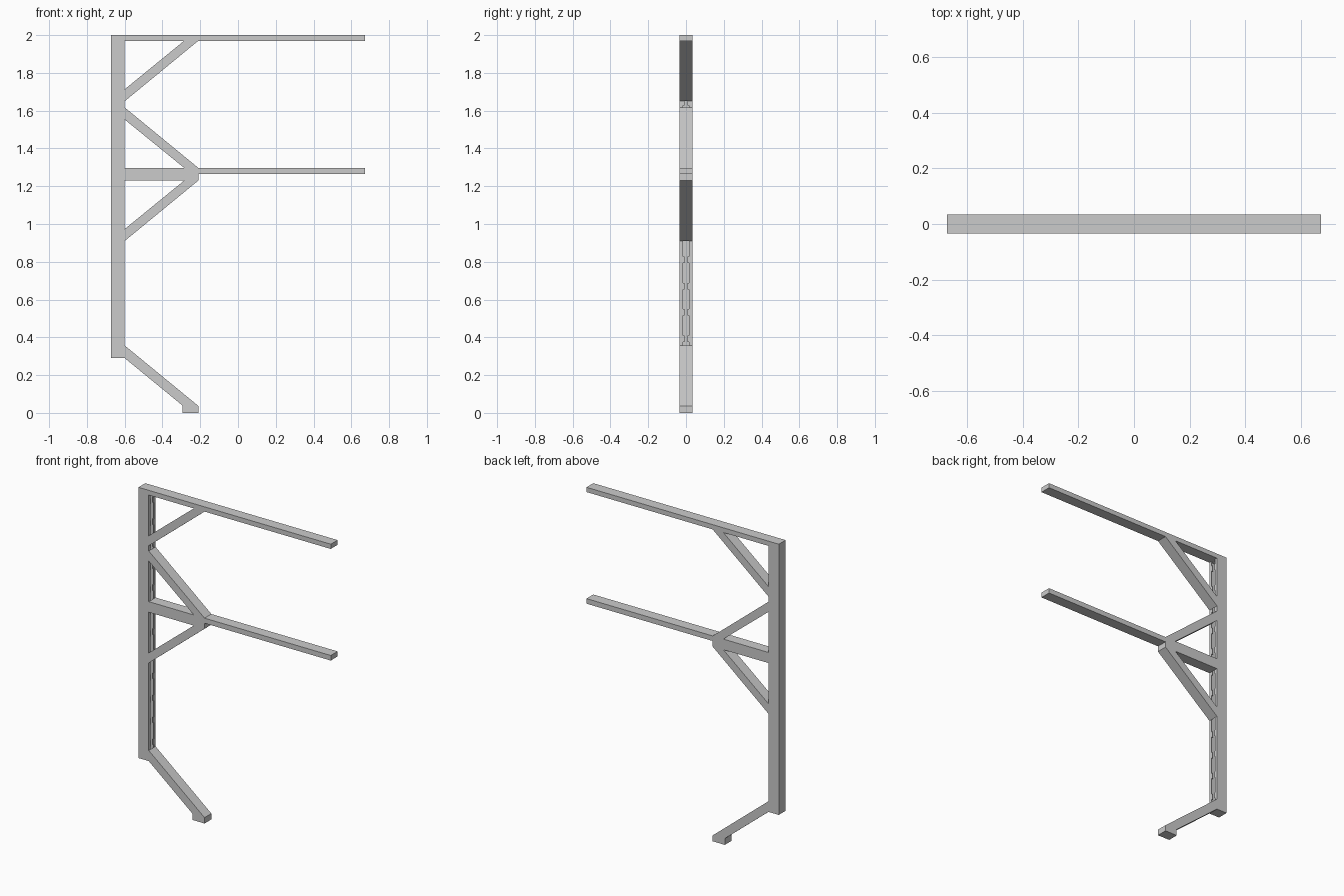
import bpy, bmesh

if "Cube" in bpy.data.objects:
    bpy.data.objects.remove(bpy.data.objects["Cube"])

W = 0.034  # half thickness in y


def prism(name, pts, half=W):
    """Extrude an x-z outline symmetrically along y."""
    bm = bmesh.new()
    face = bm.faces.new([bm.verts.new((x, -half, z)) for x, z in pts])
    ext = bmesh.ops.extrude_face_region(bm, geom=[face])
    verts = [v for v in ext["geom"] if isinstance(v, bmesh.types.BMVert)]
    bmesh.ops.translate(bm, vec=(0, 2 * half, 0), verts=verts)
    bmesh.ops.recalc_face_normals(bm, faces=bm.faces)
    return link(name, bm)


def link(name, bm):
    me = bpy.data.meshes.new(name)
    bm.to_mesh(me)
    bm.free()
    ob = bpy.data.objects.new(name, me)
    bpy.context.collection.objects.link(ob)
    return ob


def bar(name, x0, x1, z0, z1):
    return prism(name, [(x0, z0), (x1, z0), (x1, z1), (x0, z1)])


def channel(name, z0, z1):
    """Lipped channel, open towards +x."""
    a, b, t, lip = -0.672, -0.6, 0.006, 0.017
    half = [(a, W), (b, W), (b, lip), (b - t, lip), (b - t, W - t), (a + t, W - t)]
    pts = half + [(x, -y) for x, y in reversed(half)]
    bm = bmesh.new()
    face = bm.faces.new([bm.verts.new((x, y, z0)) for x, y in pts])
    ext = bmesh.ops.extrude_face_region(bm, geom=[face])
    verts = [v for v in ext["geom"] if isinstance(v, bmesh.types.BMVert)]
    bmesh.ops.translate(bm, vec=(0, 0, z1 - z0), verts=verts)
    bmesh.ops.recalc_face_normals(bm, faces=bm.faces)
    return link(name, bm)


# Post: open channel, closed at its foot
channel("post", 0.296, 1.97)
bar("post_foot_cap", -0.672, -0.6, 0.29, 0.296)

# Small tabs repeating along both channel lips
bm = bmesh.new()
for i in range(12):
    for s in (-1, 1):
        geom = bmesh.ops.create_cube(bm, size=1)["verts"]
        bmesh.ops.scale(bm, vec=(0.006, 0.008, 0.035), verts=geom)
        bmesh.ops.translate(bm, vec=(-0.603, s * 0.0131, 0.393 + i * 0.139), verts=geom)
link("lip_tabs", bm)

# Horizontal arms
bar("top_arm", -0.672, 0.672, 1.97, 2.0)
bar("middle_arm", -0.21, 0.672, 1.265, 1.297)
bar("middle_arm_root", -0.6, -0.21, 1.23, 1.297)

# Diagonal braces
for name, z in (("top_brace", 1.97), ("lower_brace", 1.23)):
    prism(name, [(-0.6, z - 0.32), (-0.21, z), (-0.285, z), (-0.6, z - 0.257)])
prism("upper_brace", [(-0.6, 1.617), (-0.6, 1.553), (-0.285, 1.297), (-0.21, 1.297)])

# Foot strut with its flat pad
prism("foot_strut", [(-0.6, 0.357), (-0.6, 0.29), (-0.295, 0.04),
                     (-0.295, 0), (-0.21, 0), (-0.21, 0.037)])
